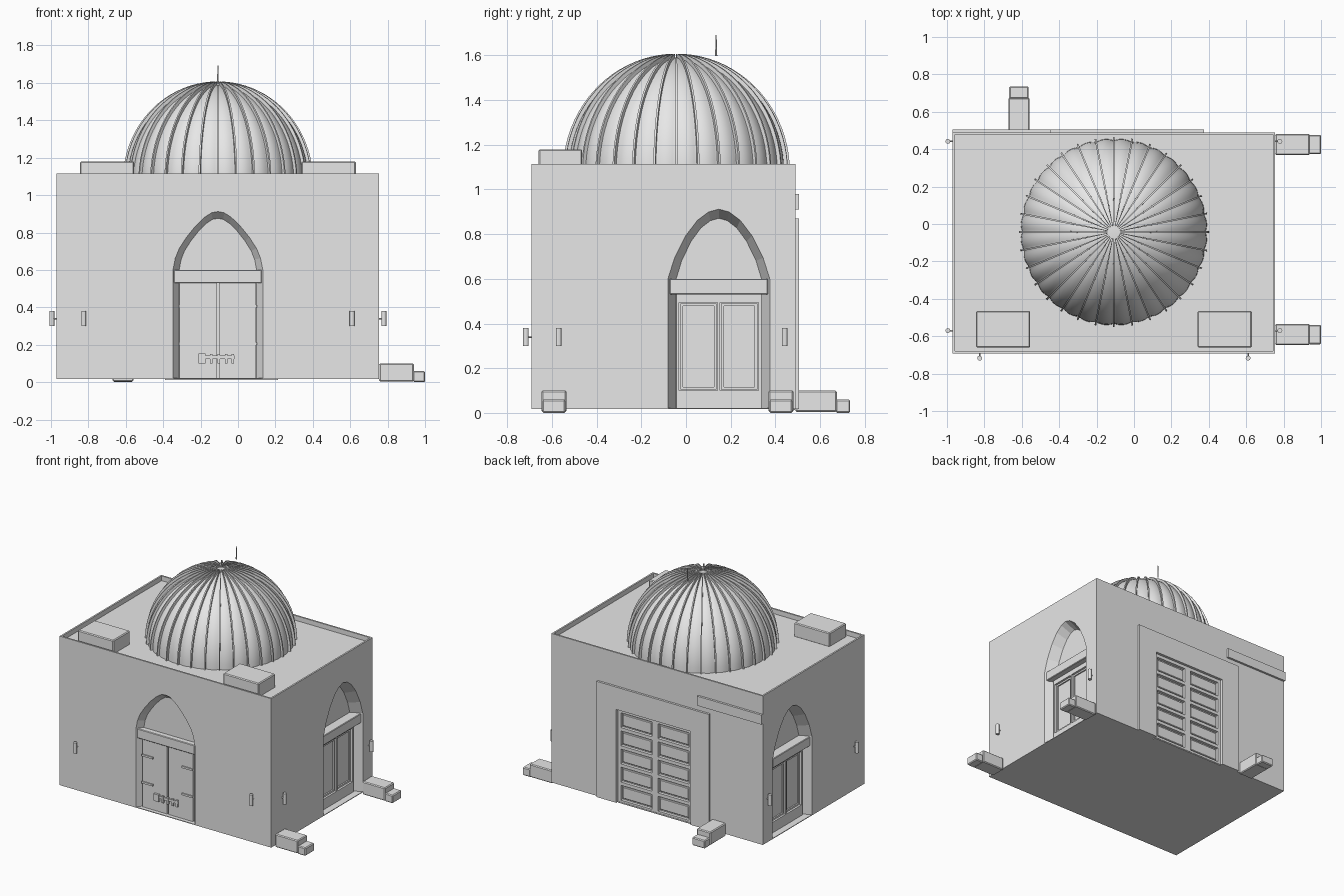
import bpy, bmesh, math
from mathutils import Matrix, Vector

if "Cube" in bpy.data.objects:
    bpy.data.objects.remove(bpy.data.objects["Cube"])

stone = bpy.data.materials.new("pale_stone")
stone.diffuse_color = (0.8, 0.8, 0.8, 1)
stone.use_nodes = True
stone.node_tree.nodes["Principled BSDF"].inputs["Base Color"].default_value = stone.diffuse_color

X0, X1, Y0, Y1 = -0.97, 0.755, -0.692, 0.49      # wall planes
CX = (X0 + X1) / 2
SIDE_Y = 0.147


def wall(x, y, deg):
    """Local frame on a wall: x along it, -y outward, z up."""
    return Matrix.Translation((x, y, 0)) @ Matrix.Rotation(math.radians(deg), 4, 'Z')


FRONT = wall(CX, Y0, 0)
RIGHT = wall(X1, SIDE_Y, 90)
LEFT = wall(X0, SIDE_Y, -90)
BACK = wall(0, Y1, 180)
WORLD = Matrix.Identity(4)


def finish(name, bm, bevel=0):
    bmesh.ops.recalc_face_normals(bm, faces=bm.faces)
    me = bpy.data.meshes.new(name)
    bm.to_mesh(me)
    bm.free()
    me.materials.append(stone)
    ob = bpy.data.objects.new(name, me)
    bpy.context.collection.objects.link(ob)
    if bevel:
        m = ob.modifiers.new("bevel", 'BEVEL')
        m.width, m.segments = bevel, 1
    return ob


def boxes(name, specs, M=WORLD, bevel=0):
    """One object made of boxes (x0, x1, y0, y1, z0, z1)."""
    bm = bmesh.new()
    for a, b, c, d, e, f in specs:
        T = Matrix.Translation(((a + b) / 2, (c + d) / 2, (e + f) / 2))
        S = Matrix.Diagonal((b - a, d - c, f - e, 1))
        bmesh.ops.create_cube(bm, size=1, matrix=M @ T @ S)
    return finish(name, bm, bevel)


def arch(half, top, pts):
    """Pointed arch outline from the spring height 0.6."""
    right = [(half, 0.022)] + [(half * u, 0.6 + (top - 0.6) * v) for u, v in pts]
    return right + [(0, top)] + [(-x, z) for x, z in reversed(right)]


def arch_cutter(name, M, half, inset, depth, pts):
    outer, inner = arch(half, 0.912, pts), arch(half - inset, 0.912 - inset * 1.1, pts)
    bm = bmesh.new()
    rings = [[bm.verts.new(M @ Vector((x, y, z))) for x, z in prof]
             for prof, y in ((outer, -0.05), (outer, 0), (inner, depth))]
    n = len(outer)
    for r, s in zip(rings, rings[1:]):
        for i in range(n):
            bm.faces.new((r[i], r[(i + 1) % n], s[(i + 1) % n], s[i]))
    bm.faces.new(rings[0])
    bm.faces.new(rings[-1])
    return finish(name, bm)


def cut(ob, cutter):
    m = ob.modifiers.new("cut", 'BOOLEAN')
    m.operation, m.solver, m.object = 'DIFFERENCE', 'EXACT', cutter
    bpy.context.view_layer.objects.active = ob
    bpy.ops.object.modifier_apply(modifier=m.name)
    bpy.data.objects.remove(cutter)


# Main block with sunken roof, arched recesses and shutter opening
walls = boxes("walls", [(X0, X1, Y0, Y1, 0.017, 1.115)])
cut(walls, boxes("roof_cutter", [(X0 + .012, X1 - .012, Y0 + .012, Y1 - .012, 1.08, 1.3)]))
FRONT_PTS = [(1, 0), (.95, .2), (.86, .37), (.7, .56), (.5, .75), (.3, .9), (.14, .98)]
SIDE_PTS = [(1, 0), (.87, .3), (.65, .62), (.42, .84), (.2, .96)]
cut(walls, arch_cutter("front_cutter", FRONT, 0.24, 0.033, 0.045, FRONT_PTS))
for M in (RIGHT, LEFT):
    cut(walls, arch_cutter("side_cutter", M, 0.228, 0.037, 0.08, SIDE_PTS))
cut(walls, boxes("shutter_cutter", [(-0.215, 0.39, -0.1, 0.025, 0.022, 0.705)], BACK))

# Front double door
boxes("front_lintel", [(-.235, .235, 0.005, .05, .53, .6)], FRONT, .004)
boxes("front_door", [(s * .105 - .1, s * .105 + .1, .028, .05, .022, .53) for s in (-1, 1)], FRONT)
boxes("door_hinges", [(s * .163 - .045, s * .163 + .045, .02, .03, z - .007, z + .007)
                      for s in (-1, 1) for z in (.205, .405)], FRONT)
boxes("door_bolt", [(-.105, -.065, .012, .03, .1, .152), (-.065, .09, .016, .024, .125, .143)]
      + [(x - .007, x + .007, .014, .03, .1, .15) for x in (-.035, .005, .045, .08)], FRONT)

# Glazed side doors, the same on both sides
for tag, M in (("right", RIGHT), ("left", LEFT)):
    boxes(tag + "_lintel", [(-.22, .22, .008, .085, .53, .6)], M, .004)
    boxes(tag + "_door_frame",
          [(-.19, .19, .05, .09, .022, .1), (-.19, .19, .05, .09, .495, .53),
           (-.19, -.178, .05, .09, .1, .495), (.178, .19, .05, .09, .1, .495),
           (-.006, .006, .05, .09, .1, .495)], M)
    sash = []
    for a, b in ((-.172, -.01), (.01, .172)):
        sash += [(a, a + .012, .06, .09, .104, .49), (b - .012, b, .06, .09, .104, .49),
                 (a + .012, b - .012, .06, .09, .104, .116),
                 (a + .012, b - .012, .06, .09, .478, .49)]
    boxes(tag + "_sash", sash, M)
    boxes(tag + "_door_panel", [(-.18, .18, .07, .085, .1, .5)], M)

# Back surround, ledge strip and panelled shutter (local x runs to -x)
boxes("shutter_surround", [(-.375, -.215, -.016, .001, .017, .87), (.39, .54, -.016, .001, .017, .87),
                           (-.215, .39, -.016, .001, .705, .87)], BACK)
boxes("back_strip", [(.445, -X0, -.016, .001, .91, .98)], BACK)
bars = [(x - .012, x + .012, .003, .026, .012, .705) for x in (-.203, .378)]
bars += [(.0625, .1125, .003, .026, .012, .705)]
for i in range(6):
    z = .024 + i * .1337
    bars += [(a, b, .003, .026, z - .012, z + .012) for a, b in ((-.191, .0625), (.1125, .366))]
boxes("shutter_bars", bars, BACK)
boxes("shutter_panels", [(a, b, .012, .026, .048 + i * .1337, .133 + i * .1337)
                         for a, b in ((-.182, .054), (.121, .357)) for i in range(5)], BACK, .004)

# Stepped buttress blocks at ground level
for name, M in (("right_front_block", wall(X1, -.591, 90)), ("right_back_block", wall(X1, .425, 90)),
                ("back_block", wall(-.615, Y1, 180))):
    d = .185 if M[1][3] != Y1 else .19
    end = .245
    boxes(name, [(-.056, .056, -d, .0, .004, .1)], M, .006)
    boxes(name + "_step", [(-.052, .052, -end, -d + .004, 0, .06)], M, .006)

# Roof boxes
for x in (-.70, .485):
    boxes("roof_box", [(x - .145, x + .145, -.66, -.465, 1.075, 1.18)], bevel=.006)

# Wall lamps: small upright cylinder on a stem
for M in (wall(-.825, Y0, 0), wall(.61, Y0, 0), wall(X1, -.57, 90), wall(X1, .442, 90),
          wall(X0, -.57, -90), wall(X0, .442, -90)):
    bm = bmesh.new()
    for T, r, h in ((Matrix.Translation((0, -.025, .34)), .013, .08),
                    (Matrix.Translation((0, -.012, .34)) @ Matrix.Rotation(math.pi / 2, 4, 'X'), .004, .028)):
        bmesh.ops.create_cone(bm, cap_ends=True, segments=12, radius1=r, radius2=r, depth=h, matrix=M @ T)
    finish("wall_lamp", bm)

# Dome with slightly bulging gores
DOME = Vector((CX, -.043, 1.08))
GORES, SUB, RINGS, R, H = 32, 6, 20, .49, .51
bm = bmesh.new()
rings = []
for j in range(RINGS):
    t = j / RINGS * math.pi / 2
    ring = []
    for i in range(GORES * SUB):
        a = 2 * math.pi * i / (GORES * SUB)
        r = (R + .009 * math.sin(math.pi * (i % SUB) / SUB)) * math.cos(t)
        ring.append(bm.verts.new(DOME + Vector((r * math.cos(a), r * math.sin(a), H * math.sin(t)))))
    rings.append(ring)
tip = bm.verts.new(DOME + Vector((0, 0, H)))
n = GORES * SUB
for r, s in zip(rings, rings[1:]):
    for i in range(n):
        bm.faces.new((r[i], r[(i + 1) % n], s[(i + 1) % n], s[i]))
for i in range(n):
    bm.faces.new((rings[-1][i], rings[-1][(i + 1) % n], tip))
dome = finish("dome", bm)

# Thin ribs along the gore seams
bm = bmesh.new()
for k in range(GORES):
    M = Matrix.Translation(DOME) @ Matrix.Rotation(2 * math.pi * k / GORES, 4, 'Z')
    prev = None
    for j in range(RINGS + 1):
        t = j / RINGS * math.radians(86)
        c, s = math.cos(t), math.sin(t)
        w = .0045 * min(1, .25 + 1.5 * c)
        sec = [bm.verts.new(M @ Vector((x * c, y, (x + .02) * s)))
               for x, y in ((.482, -w), (.508, -w), (.508, w), (.482, w))]
        if prev:
            for i in range(4):
                bm.faces.new((prev[i], prev[(i + 1) % 4], sec[(i + 1) % 4], sec[i]))
        if j in (0, RINGS):
            bm.faces.new(sec)
        prev = sec
ribs = finish("dome_ribs", bm)

# Slim finial rod
bm = bmesh.new()
bmesh.ops.create_cone(bm, cap_ends=True, segments=8, radius1=.005, radius2=.002, depth=.095,
                      matrix=Matrix.Translation((CX, .135, 1.645)))
finish("finial_rod", bm)

# Smooth the dome only
for ob in (dome, ribs):
    bpy.ops.object.select_all(action='DESELECT')
    ob.select_set(True)
    bpy.context.view_layer.objects.active = ob
    bpy.ops.object.shade_smooth_by_angle(angle=math.radians(35))
